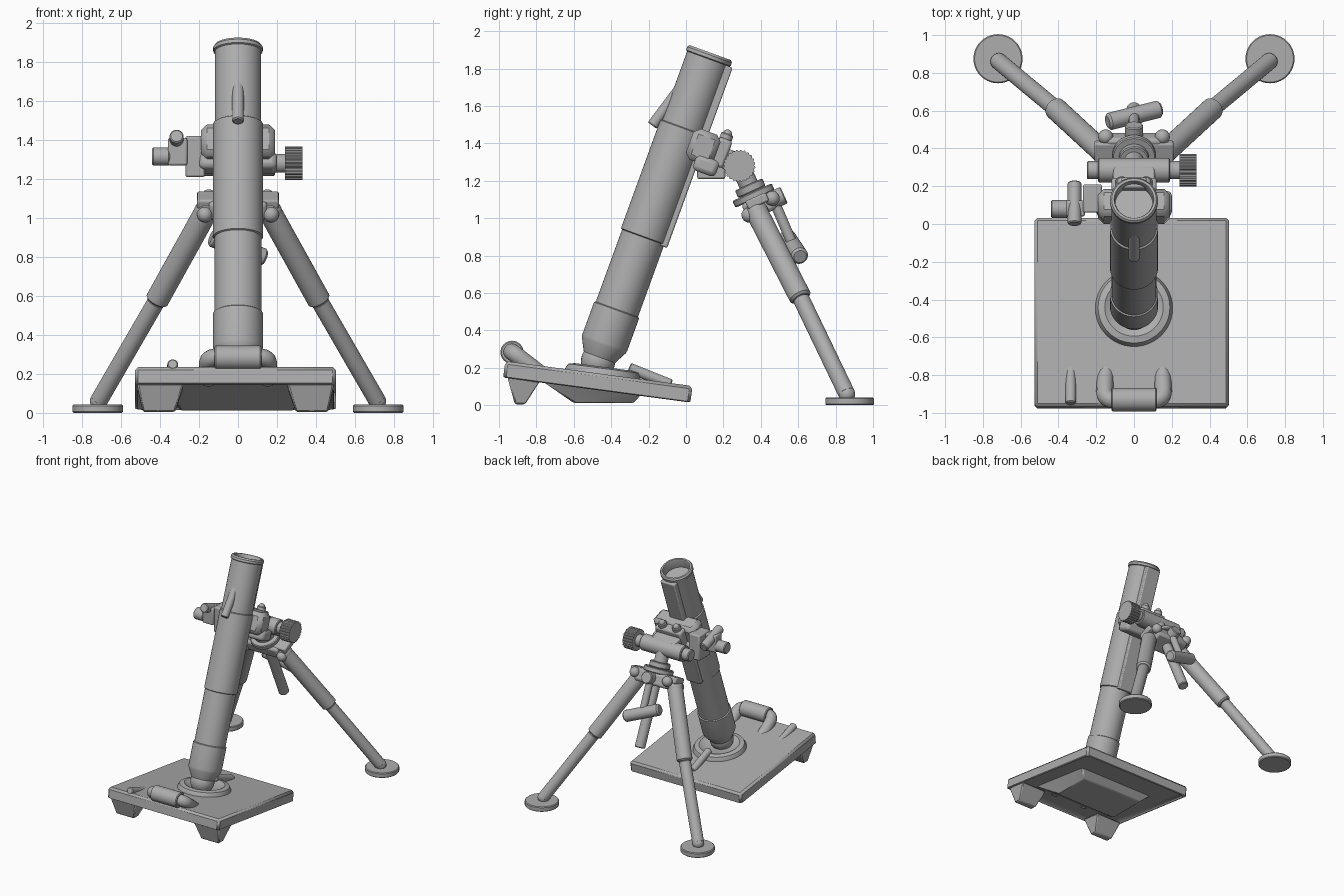
import bpy, bmesh
from math import radians, cos, sin, pi
from mathutils import Vector, Matrix

cube = bpy.data.objects.get("Cube")
if cube:
    bpy.data.objects.remove(cube)

steel = bpy.data.materials.new("grey_steel")
steel.use_nodes = True
GREY = (0.42, 0.42, 0.42, 1)
steel.diffuse_color = GREY
steel.node_tree.nodes["Principled BSDF"].inputs["Base Color"].default_value = GREY
parts = []

# Frames: local z runs up the barrel, along the plate normal, or up the column
def frame(origin, tilt):
    return Matrix.Translation(origin) @ Matrix.Rotation(radians(tilt), 4, 'X')

WORLD = Matrix()
BARREL = frame((0, 0.13, 1.885), -20)
PLATE = frame((-0.013, -0.472, 0.12), -7.6)
COLUMN = frame((0, 0.285, 1.29), 24.3)


def finish(name, bm, matrix=WORLD, bevel=0, segments=2):
    bmesh.ops.recalc_face_normals(bm, faces=bm.faces)
    mesh = bpy.data.meshes.new(name)
    bm.to_mesh(mesh)
    bm.free()
    obj = bpy.data.objects.new(name, mesh)
    bpy.context.collection.objects.link(obj)
    obj.matrix_world = matrix
    mesh.materials.append(steel)
    if bevel:
        mod = obj.modifiers.new("bevel", 'BEVEL')
        mod.width, mod.segments = bevel, segments
    parts.append(obj)
    return obj


def along(a, b):
    a, b = Vector(a), Vector(b)
    return Matrix.Translation(a) @ (b - a).to_track_quat('Z', 'Y').to_matrix().to_4x4()


def lathe(name, profile, matrix=WORLD, sides=40):
    """Revolve (radius, height) points about local z."""
    bm = bmesh.new()
    rings = []
    for r, z in profile:
        if r == 0:
            rings.append([bm.verts.new((0, 0, z))] * sides)
        else:
            rings.append([bm.verts.new((r * cos(2 * pi * i / sides), r * sin(2 * pi * i / sides), z))
                          for i in range(sides)])
    for low, high in zip(rings, rings[1:]):
        for i in range(sides):
            j = (i + 1) % sides
            corners = list(dict.fromkeys((low[i], low[j], high[j], high[i])))
            if len(corners) > 2:
                bm.faces.new(corners)
    return finish(name, bm, matrix)


def rod(name, a, b, r, matrix=WORLD, chamfer=0.006, sides=32):
    h = (Vector(b) - Vector(a)).length
    c = chamfer
    return lathe(name, [(0, 0), (r - c, 0), (r, c), (r, h - c), (r - c, h), (0, h)],
                 matrix @ along(a, b), sides)


def ball(name, centre, r, matrix=WORLD):
    bm = bmesh.new()
    bmesh.ops.create_uvsphere(bm, u_segments=24, v_segments=14, radius=r)
    return finish(name, bm, matrix @ Matrix.Translation(centre))


def box(name, low, high, matrix=WORLD, bevel=0.01, segments=2):
    low, high = Vector(low), Vector(high)
    bm = bmesh.new()
    bmesh.ops.create_cube(bm, size=1, matrix=Matrix.Translation((low + high) / 2)
                          @ Matrix.Diagonal((*(high - low), 1)))
    return finish(name, bm, matrix, bevel, segments)


def frustum(name, bottom, z0, top, z1, bevel=0.008):
    """Block between two rectangles given as (x0, x1, y0, y1)."""
    bm = bmesh.new()
    for (x0, x1, y0, y1), z in ((bottom, z0), (top, z1)):
        zs = z if isinstance(z, tuple) else (z, z)
        for x in (x0, x1):
            for y, zz in ((y0, zs[0]), (y1, zs[1])):
                bm.verts.new((x, y, zz))
    bmesh.ops.convex_hull(bm, input=bm.verts)
    bmesh.ops.dissolve_limit(bm, angle_limit=0.02, verts=bm.verts, edges=bm.edges)
    return finish(name, bm, WORLD, bevel, 1)


# Base plate with a recessed underside
bm = bmesh.new()
bmesh.ops.create_cube(bm, size=1, matrix=Matrix.Diagonal((1.03, 1.01, 0.1, 1)))
under = min(bm.faces, key=lambda f: f.calc_center_median().z)
bmesh.ops.inset_individual(bm, faces=[under], thickness=0.045)
bmesh.ops.translate(bm, verts=under.verts, vec=(0, 0, 0.03))
finish("base_plate", bm, PLATE, 0.016, 1)
frustum("plate_keel", (-0.29, 0.28, -0.6, -0.28), 0.012, (-0.37, 0.35, -0.8, -0.22), (0.15, 0.08))
for side, label in ((1, "left"), (-1, "right")):
    def span(a, b):
        return tuple(sorted((side * a - 0.013, side * b - 0.013)))
    frustum(label + "_plate_spade", (*span(0.31, 0.475), -0.915, -0.86), 0.005,
            (*span(0.265, 0.505), -0.955, -0.78), (0.15, 0.13))

# Ball socket and the two slanted plate rods
lathe("socket_ring", [(0, 0.01), (0.1, 0.01), (0.14, 0.03), (0.155, 0.038), (0.19, 0.03), (0.205, 0), (0.205, -0.03)],
      PLATE @ Matrix.Translation((0.013, 0.02, 0.05)), 48)
rod("rear_plate_rod", (0, -0.305, 0.2), (0, -0.08, 0.11), 0.028)
rod("front_plate_rod", (-0.335, -0.95, 0.25), (-0.335, -0.69, 0.155), 0.028)

# Carrying handle
curve = bpy.data.curves.new("carrying_handle", 'CURVE')
curve.dimensions = '3D'
curve.bevel_depth, curve.bevel_resolution, curve.use_fill_caps = 0.045, 5, True
half = [(0.15, -0.78, 0.17), (0.155, -0.85, 0.225), (0.155, -0.93, 0.285), (0.05, -0.935, 0.287)]
path = half + [(-x, y, z) for x, y, z in reversed(half)]
spline = curve.splines.new('NURBS')
spline.points.add(len(path) - 1)
for point, co in zip(spline.points, path):
    point.co = (*co, 1)
spline.use_endpoint_u, spline.order_u, spline.resolution_u = True, 3, 8
handle = bpy.data.objects.new("carrying_handle", curve)
bpy.context.collection.objects.link(handle)
curve.materials.append(steel)
rod("handle_grip", (-0.12, -0.93, 0.283), (0.12, -0.93, 0.283), 0.062)

# Barrel with sleeve, breech and open muzzle
lathe("barrel", [(0, -1.74), (0.085, -1.74), (0.125, -1.665), (0.128, -1.65), (0.128, -1.465),
                 (0.12, -1.46), (0.12, -1.05), (0.128, -1.045), (0.128, -0.43), (0.119, -0.425),
                 (0.119, -0.035), (0.127, -0.03), (0.127, -0.012), (0.118, 0), (0.105, 0),
                 (0.1, -0.012), (0.1, -0.08), (0, -0.08)], BARREL, 48)
ball("breech_ball", (0, 0, -1.755), 0.092, BARREL)
box("barrel_rib", (-0.065, 0.08, -1.06), (0.065, 0.14, -0.035), BARREL, 0.008)
rod("barrel_lug", (0, -0.18, 1.495), (0, -0.03, 1.695), 0.03)

# Clamp holding the barrel to the bipod
box("clamp_block", (-0.19, 0.06, -0.575), (0.19, 0.215, -0.4), BARREL, 0.03, 1)
box("clamp_cap", (-0.12, 0.2, -0.56), (0.12, 0.275, -0.405), BARREL, 0.015)
box("clamp_lower_lip", (-0.2, 0.12, -0.62), (0.2, 0.25, -0.53), BARREL, 0.025)
box("clamp_bracket", (-0.11, 0.26, -0.56), (0.11, 0.35, -0.45), BARREL)
for x in (0.065, -0.065):
    rod("clamp_bolt", (x, 0.235, -0.42), (x, 0.235, -0.375), 0.034, BARREL)
    ball("clamp_bolt_head", (x, 0.235, -0.378), 0.025, BARREL)

# Cross tube and ribbed traverse knob
rod("cross_tube", (-0.25, 0.285, 1.28), (0.25, 0.285, 1.28), 0.048)
rod("cross_tube_sleeve", (-0.19, 0.285, 1.28), (0.19, 0.285, 1.28), 0.065)
bm = bmesh.new()
bmesh.ops.create_cone(bm, cap_ends=True, segments=96, radius1=0.086, radius2=0.086, depth=0.09)
for v in bm.verts:
    ridge = int((v.co.to_2d().angle_signed(Vector((1, 0))) + pi) / (2 * pi) * 96 + 0.5)
    if ridge % 4 < 2:
        v.co.x *= 0.93
        v.co.y *= 0.93
finish("traverse_knob", bm, Matrix.Translation((0.285, 0.285, 1.28)) @ Matrix.Rotation(pi / 2, 4, 'Y'))

# Sight mount
box("sight_bracket", (-0.27, 0.06, 1.21), (-0.17, 0.21, 1.42))
box("sight_block", (-0.36, 0.04, 1.27), (-0.26, 0.125, 1.41))
rod("sight_eyepiece", (-0.44, 0.08, 1.315), (-0.35, 0.08, 1.315), 0.047)
rod("sight_tube", (-0.315, 0.22, 1.34), (-0.315, 0.0, 1.42), 0.036)

# Elevating column and hub
rod("elevating_column", (0, 0, 0), (0, 0, -0.3), 0.052, COLUMN)
rod("column_tail", (0, 0, -0.2), (0, 0, -0.79), 0.04, COLUMN)
rod("hub_collar", (0, 0, -0.12), (0, 0, -0.165), 0.08, COLUMN)
rod("hub_flange", (0, 0, -0.165), (0, 0, -0.205), 0.115, COLUMN)
box("hub_bar", (-0.21, -0.055, -0.245), (0.21, 0.065, -0.195), COLUMN)
box("hub_block", (-0.15, -0.08, -0.3), (0.15, 0.09, -0.2), COLUMN, 0.02)
rod("hub_rear_boss", (0, 0.05, -0.25), (0, 0.15, -0.25), 0.048, COLUMN)

# Crank behind the hub
rod("crank_arm", (0, 0.48, 1.07), (0, 0.57, 0.86), 0.028)
rod("crank_grip", (-0.14, 0.54, 0.9), (0.14, 0.61, 0.795), 0.046, chamfer=0.012)

# Legs, mirrored
for side, label in ((1, "left"), (-1, "right")):
    foot, middle, top = ((side * x, y, z) for x, y, z in
                         ((0.715, 0.86, 0.06), (0.42, 0.615, 0.57), (0.165, 0.38, 1.03)))
    rod(label + "_foot", (side * 0.72, 0.875, 0), (side * 0.72, 0.875, 0.042), 0.13, sides=40)
    rod(label + "_lower_leg", foot, middle, 0.045)
    ball(label + "_leg_tip", foot, 0.045)
    rod(label + "_upper_leg", middle, top, 0.06, chamfer=0.012)
    ball(label + "_leg_knuckle", top, 0.062)
    ball(label + "_front_pivot", (side * 0.17, -0.065, -0.27), 0.04, COLUMN)
    ball(label + "_rear_pivot", (side * 0.15, 0.085, -0.24), 0.04, COLUMN)

# Smooth rounded surfaces, keep sharp edges
bpy.ops.object.select_all(action='DESELECT')
handle.select_set(True)
bpy.context.view_layer.objects.active = handle
bpy.ops.object.convert(target='MESH')
for obj in parts:
    obj.select_set(True)
bpy.ops.object.shade_smooth_by_angle(angle=radians(30))
